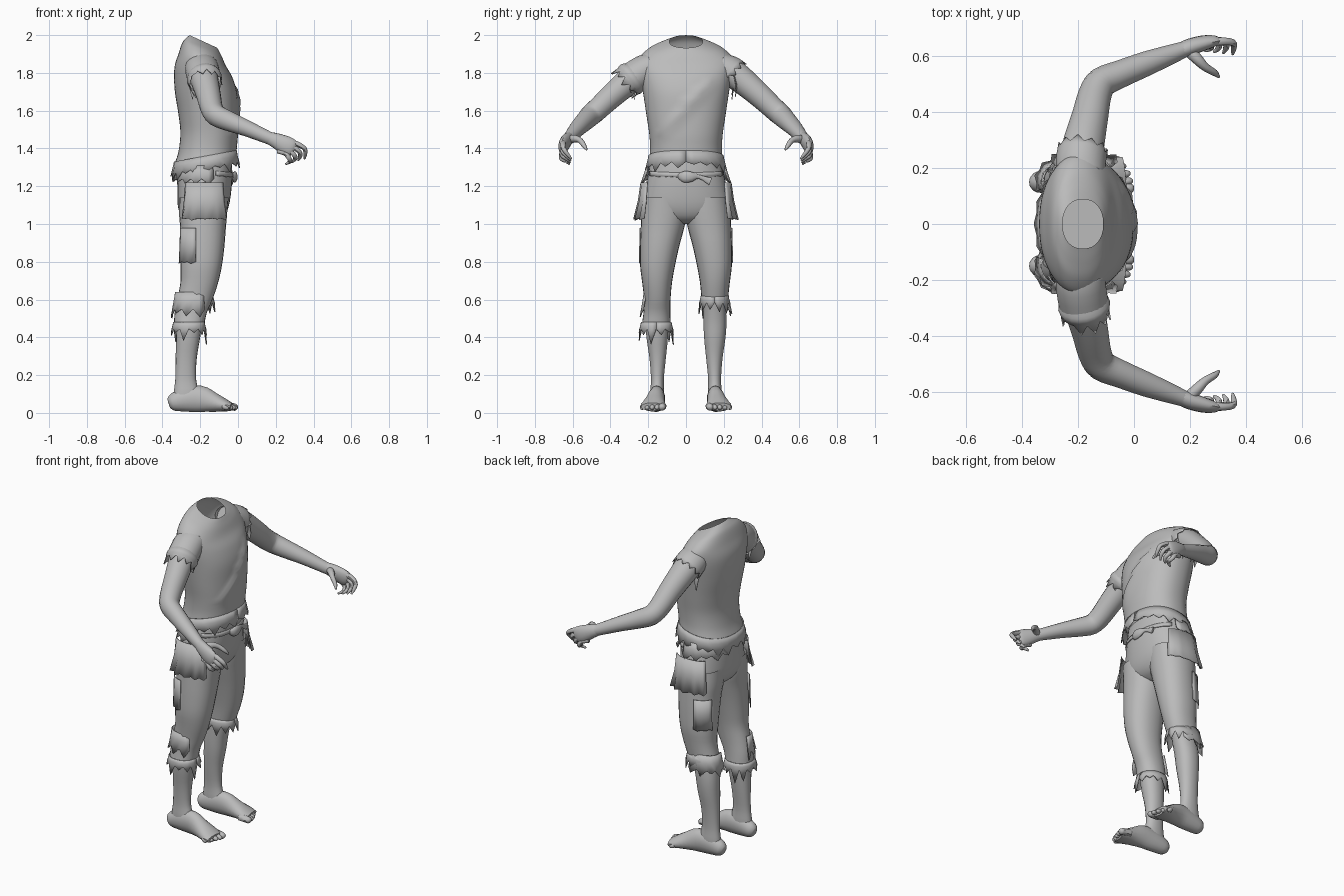
import bpy, bmesh, math, random
from mathutils import Vector

random.seed(4)
TAU = math.tau
grey = bpy.data.materials.new("plain grey")
grey.diffuse_color = (0.5, 0.5, 0.5, 1)


def make(name, grid, closed=True, cap0=False, cap1=False, thick=0):
    """Skin a list of vertex rows into one smooth object."""
    bm = bmesh.new()
    rows = [[bm.verts.new(p) for p in row] for row in grid]
    n = len(rows[0])
    for a, b in zip(rows, rows[1:]):
        for i in range(n if closed else n - 1):
            j = (i + 1) % n
            bm.faces.new((a[i], a[j], b[j], b[i]))
    if cap0:
        bm.faces.new(rows[0])
    if cap1:
        bm.faces.new(rows[-1])
    bmesh.ops.recalc_face_normals(bm, faces=bm.faces)
    me = bpy.data.meshes.new(name)
    bm.to_mesh(me)
    bm.free()
    ob = bpy.data.objects.new(name, me)
    bpy.context.collection.objects.link(ob)
    me.materials.append(grey)
    if thick:
        m = ob.modifiers.new("thickness", 'SOLIDIFY')
        m.thickness = thick
    bpy.ops.object.select_all(action='DESELECT')
    ob.select_set(True)
    bpy.context.view_layer.objects.active = ob
    bpy.ops.object.shade_smooth_by_angle(angle=math.radians(45))
    return ob


def refine(rows, sub):
    """Catmull-Rom interpolation of rows of numbers."""
    out = []
    for i in range(len(rows) - 1):
        quad = [rows[max(i - 1, 0)], rows[i], rows[i + 1], rows[min(i + 2, len(rows) - 1)]]
        for s in range(sub):
            t = s / sub
            out.append([0.5 * (2 * b + (c - a) * t + (2 * a - 5 * b + 4 * c - d) * t * t
                               + (3 * b - a - 3 * c + d) * t ** 3) for a, b, c, d in zip(*quad)])
    return out + [list(rows[-1])]


def rounded(a, p):
    c, s = math.cos(a), math.sin(a)
    return math.copysign(abs(c) ** p, c), math.copysign(abs(s) ** p, s)


def loft(name, rows, n=24, sub=3, p=0.9, side=1, bend=None, **kw):
    """Rows are (x0, x1, y0, y1, z, tilt)."""
    grid = []
    for x0, x1, y0, y1, z, tilt in refine(rows, sub):
        ring = []
        for i in range(n):
            c, s = rounded(TAU * i / n, p)
            dx = c * (x1 - x0) / 2
            v = Vector(((x0 + x1) / 2 + dx, side * ((y0 + y1) / 2 + s * (y1 - y0) / 2), z + tilt * dx))
            ring.append(bend(v) if bend else v)
        grid.append(ring)
    return make(name, grid, **kw)


def tube(name, rows, side=1, n=14, sub=3, up=(0, 0, 1), jag=0, **kw):
    """Rows are (x, y, z, radius along up, radius across)."""
    rows = refine(rows, sub)
    pts = [Vector(r[:3]) for r in rows]
    grid = []
    for k, r in enumerate(rows):
        t = (pts[min(k + 1, len(pts) - 1)] - pts[max(k - 1, 0)]).normalized()
        u = Vector(up)
        u = (u - t * u.dot(t)).normalized()
        w = t.cross(u)
        ring = []
        for i in range(n):
            a = TAU * i / n
            v = pts[k] + u * math.cos(a) * r[3] + w * math.sin(a) * r[4]
            if jag and k == len(rows) - 1:
                v += t * jag * random.uniform(-0.2, 1) * (i % 2)
            ring.append((v.x, v.y * side, v.z))
        grid.append(ring)
    return make(name, grid, **kw)


def band(name, box, z0, z1, flare, a0, a1, n, jag, side=1, slope=0, p=0.9):
    """Torn cloth strip around an ellipse, over angles in degrees."""
    x0, x1, y0, y1 = box
    grid = [[], [], []]
    for i in range(n + 1):
        c, s = rounded(math.radians(a0 + (a1 - a0) * i / n), p)
        drop = random.uniform(0.2, 1) * jag * (i % 2)
        for k in range(3):
            f = 0.004 + flare * (k / 2) ** 1.5 * (0.7 + 0.5 * (i % 2))
            x = (x0 + x1) / 2 + c * ((x1 - x0) / 2 + f)
            y = (y0 + y1) / 2 + s * ((y1 - y0) / 2 + f)
            z = z0 + (z1 - z0) * k / 2 - (drop if k == 2 else 0) + slope * c
            grid[k].append((x, y * side, z))
    make(name, grid, closed=False, thick=0.005)


# Shirt, with a raised torn fold running diagonally over the chest
def chest_fold(v):
    if v.x > -0.12:
        ux, uz = 0.684, 0.73
        along = (v.y + 0.16) * ux + (v.z - 1.48) * uz
        off = (v.y + 0.16) * uz - (v.z - 1.48) * ux
        if 0 < along < 0.42 and 0 < off < 0.08:
            v.x += 0.016 * (1 - off / 0.08) * math.sin(math.pi * along / 0.42) ** 0.5
    return v


loft("shirt", [
    (-.335, -.01, -.195, .195, 1.34, .12), (-.315, -.005, -.19, .19, 1.40, .1),
    (-.305, 0, -.195, .195, 1.48, 0), (-.315, 0, -.21, .21, 1.58, 0),
    (-.335, -.005, -.228, .228, 1.70, -.05), (-.337, -.03, -.245, .245, 1.80, -.15),
    (-.315, -.065, -.25, .25, 1.87, -.25), (-.295, -.085, -.2, .2, 1.922, -.35),
    (-.275, -.1, -.14, .14, 1.95, -.4), (-.255, -.11, -.088, .088, 1.966, -.46)],
    n=56, sub=5, bend=chest_fold)
band("shirt_hem", (-.335, -.01, -.195, .195), 1.36, 1.30, .016, 0, 360, 38, .05, slope=.03)

# Trousers: hips, then one leg each side (the right leg is longer)
loft("trouser_hips", [
    (-.305, -.035, -.185, .185, 1.35, 0), (-.315, -.03, -.2, .2, 1.27, 0),
    (-.32, -.035, -.218, .218, 1.18, 0), (-.318, -.05, -.228, .228, 1.09, 0),
    (-.29, -.08, -.17, .17, 1.03, 0), (-.23, -.13, -.06, .06, 1.0, 0)],
    n=32, cap0=True, cap1=True)
leg = [(-.31, -.05, .0, .225, 1.14, 0), (-.312, -.058, -.005, .236, 1.05, 0),
       (-.305, -.065, .012, .24, .97, 0), (-.305, -.072, .036, .243, .88, 0),
       (-.305, -.085, .058, .243, .78, 0), (-.305, -.105, .074, .232, .69, 0),
       (-.322, -.135, .082, .222, .60, 0)]
for side, word in ((1, "left"), (-1, "right")):
    rows = leg + ([(-.335, -.165, .083, .225, .53, 0), (-.34, -.18, .08, .235, .46, 0)] if side < 0 else [])
    loft(word + "_trouser_leg", rows, side=side)
    x0, x1, y0, y1, z, _ = rows[-1]
    band(word + "_trouser_cuff", (x0, x1, y0, y1), z + .02, z - .015, .012, 0, 360, 24, .085, side)
    band(word + "_cargo_pocket", (-.30, -.06, .02, .237), 1.22, 1.03, .032, 38, 140, 10, .012, side, p=.8)
    band(word + "_hip_flap", (-.315, -.035, -.2, .205), 1.31, 1.24, .028, 75, 165, 9, .03, side)
    band(word + "_back_pocket", (-.31, -.06, .05, .245), .98, .80, .006, 105, 160, 5, .01, side)
    band(word + "_shin_tatter", (-.33, -.14, .085, .22), .64, .55, .02, 60, 200, 9, .05, side)

# Bare lower legs, feet and toes
for side, word in ((1, "left"), (-1, "right")):
    loft(word + "_shin", [
        (-.31, -.15, .095, .205, .64, 0), (-.325, -.185, .092, .215, .5, 0),
        (-.328, -.2, .095, .21, .40, 0), (-.33, -.218, .106, .194, .29, 0),
        (-.332, -.222, .117, .186, .18, 0), (-.34, -.205, .115, .19, .11, 0),
        (-.345, -.19, .115, .19, .05, 0)], side=side, n=18, cap1=True)
    tube(word + "_foot", [
        (-.367, .15, .05, .025, .02), (-.345, .15, .056, .046, .038), (-.28, .152, .07, .064, .043),
        (-.2, .156, .074, .07, .045), (-.13, .165, .056, .052, .054),
        (-.07, .174, .04, .034, .066), (-.035, .178, .032, .022, .062)],
        side, cap0=True, cap1=True)
    for k in range(5):
        y, tip = .126 + .026 * k, -.003 - .003 * k * k
        r = .02 if k == 0 else .014
        tube(f"{word}_toe_{k + 1}", [
            (-.075, y - .004, .036, r, r), (tip - .022, y, .032, r, r),
            (tip - .005, y + .002, .025, r * .8, r * .8), (tip, y + .002, .022, .005, .005)],
            side, n=8, sub=2, cap0=True, cap1=True)

# Arms, hands and sleeves
for side, word in ((1, "left"), (-1, "right")):
    tube(word + "_arm", [
        (-.19, .18, 1.835, .075, .078), (-.185, .26, 1.79, .075, .077), (-.158, .38, 1.69, .066, .066),
        (-.14, .46, 1.615, .06, .06), (-.115, .505, 1.575, .058, .056), (-.05, .535, 1.545, .053, .05),
        (.05, .575, 1.505, .043, .044), (.165, .618, 1.455, .034, .031), (.19, .628, 1.447, .034, .028)],
        side, n=18, cap0=True, cap1=True)
    tube(word + "_palm", [
        (.16, .616, 1.457, .032, .027), (.2, .632, 1.442, .04, .03), (.25, .647, 1.418, .049, .027),
        (.285, .654, 1.402, .046, .02), (.3, .655, 1.395, .03, .01)],
        side, up=(.45, 0, .9), cap0=True, cap1=True)
    for k in range(4):
        f = k / 3
        knuckle = (.31 - .06 * f, .652 + .004 * f, 1.425 - .05 * f)
        joint = (.352 - .08 * f, .648 + .01 * f, 1.400 - .055 * f)
        tip = (.352 - .1 * f, .606 + .012 * f, 1.345 - .028 * f)
        back = (knuckle[0] - .04, .648, knuckle[2] + .01)
        tube(f"{word}_finger_{k + 1}", [
            (*back, .012, .012), (*knuckle, .015, .015), (*joint, .0125, .0125),
            (joint[0] + .004, .63, (joint[2] + tip[2]) / 2, .011, .011), (*tip, .005, .005)],
            side, n=8, up=(.3, .9, .2), cap0=True, cap1=True)
    tube(word + "_thumb", [
        (.19, .625, 1.445, .022, .022), (.225, .59, 1.452, .02, .02), (.255, .56, 1.442, .015, .015),
        (.288, .54, 1.415, .012, .012), (.303, .525, 1.392, .005, .005)],
        side, n=8, cap0=True, cap1=True)
    end = (-.175, .315, 1.75, .088, .088) if side < 0 else (-.186, .25, 1.795, .085, .09)
    tube(word + "_sleeve", [
        (-.19, .17, 1.84, .07, .085), (-.19, .22, 1.815, .082, .09), end],
        side, n=22, jag=.05 if side < 0 else .03, thick=.005)
    # hanging shreds under the sleeve
    for k in range(4):
        x = -.25 + .045 * k
        y = .235 + .018 * (k % 2) + (.03 if side < 0 else 0)
        tube(f"{word}_sleeve_shred_{k + 1}", [
            (x, y, 1.79, .004, .022), (x + .004, y + .014, 1.73, .004, .016),
            (x + .01, y + .008, 1.66 + .012 * k, .002, .002)],
            side, n=6, up=(0, 1, 0), cap0=True, cap1=True)

# Rolled sleeve cuff on the right arm
tube("right_sleeve_roll", [(-.182, .27, 1.785, .083, .083), (-.178, .292, 1.768, .094, .094),
                           (-.174, .315, 1.75, .084, .084)], -1, n=20)

# Waist cord and knot
band("waist_cord", (-.315, -.03, -.2, .2), 1.285, 1.262, .003, -70, 70, 16, .004, slope=-.012)
tube("cord_knot", [(-.03, -.04, 1.255, .012, .006), (-.018, -.01, 1.25, .03, .014),
                   (-.018, .03, 1.25, .026, .014), (-.025, .07, 1.25, .01, .006),
                   (-.03, .13, 1.225, .02, .005)], n=10, cap0=True, cap1=True)
